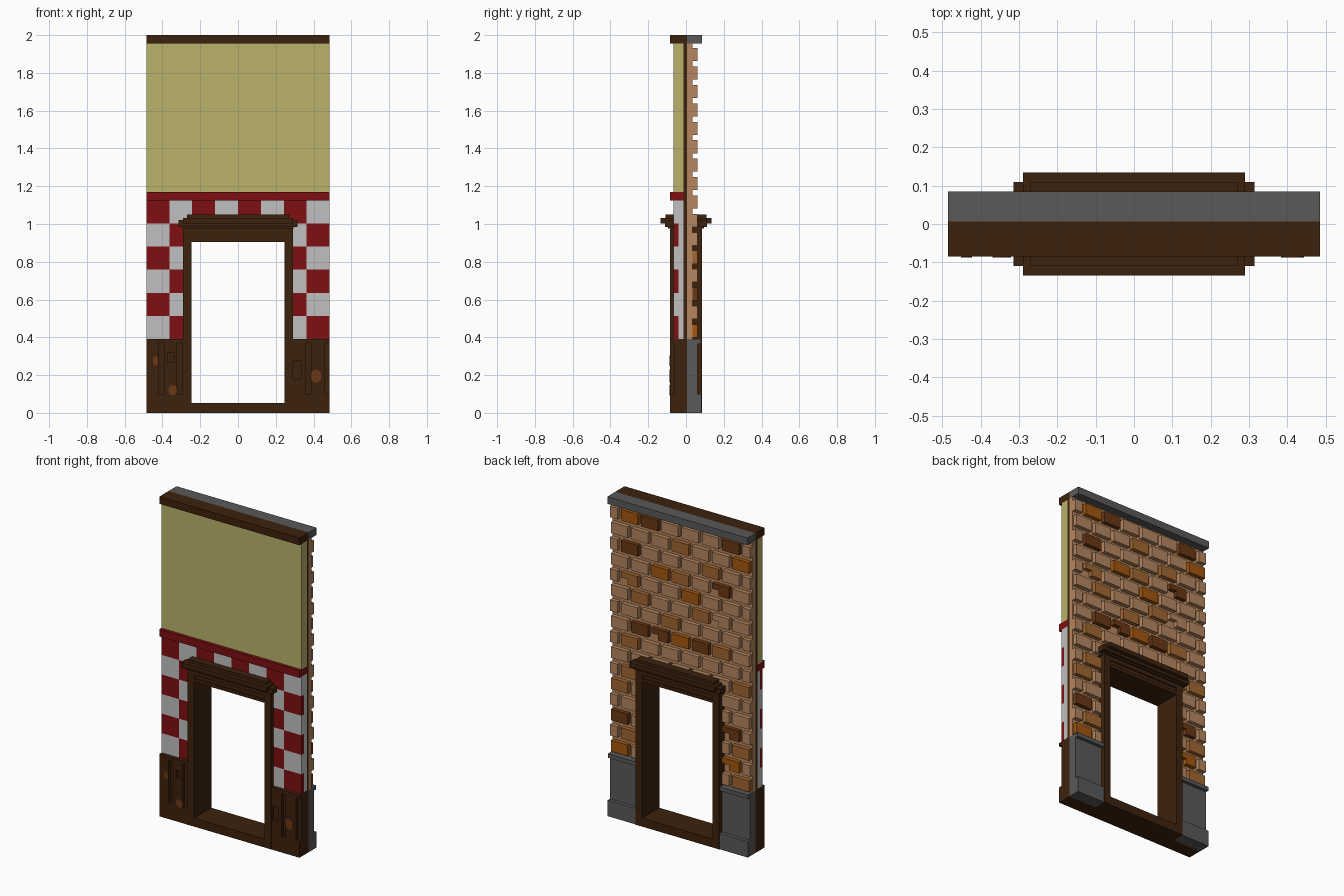
import bpy, bmesh, math
from mathutils import Matrix

cube = bpy.data.objects.get("Cube")
if cube:
    bpy.data.objects.remove(cube, do_unlink=True)


def material(name, r, g, b):
    m = bpy.data.materials.new(name)
    m.use_nodes = True
    m.diffuse_color = (r, g, b, 1)
    node = next(n for n in m.node_tree.nodes if n.type == 'BSDF_PRINCIPLED')
    node.inputs["Base Color"].default_value = (r, g, b, 1)
    node.inputs["Roughness"].default_value = 0.9
    return m


WOOD = material("dark wood", 0.046, 0.016, 0.004)
YELLOW = material("yellow plaster", 0.49, 0.45, 0.147)
RED = material("red tile", 0.21, 0.005, 0.006)
WHITE = material("white tile", 0.53, 0.53, 0.53)
GREY = material("grey stone", 0.10, 0.10, 0.10)
PEACH = material("peach brick", 0.46, 0.24, 0.115)
TAN = material("tan brick", 0.36, 0.135, 0.03)
ORANGE = material("orange brick", 0.37, 0.095, 0.005)
RUST = material("rust brick", 0.145, 0.04, 0.007)


def finish(name, bm, mat):
    me = bpy.data.meshes.new(name)
    bm.to_mesh(me)
    bm.free()
    me.materials.append(mat)
    ob = bpy.data.objects.new(name, me)
    bpy.context.collection.objects.link(ob)
    return ob


def boxes(name, mat, items):
    """One object made of boxes given as (x0, x1, y0, y1, z0, z1)."""
    bm = bmesh.new()
    for x0, x1, y0, y1, z0, z1 in items:
        mtx = (Matrix.Translation(((x0 + x1) / 2, (y0 + y1) / 2, (z0 + z1) / 2))
               @ Matrix.Diagonal((x1 - x0, y1 - y0, z1 - z0, 1)))
        bmesh.ops.create_cube(bm, size=1, matrix=mtx)
    return finish(name, bm, mat)


def both_sides(items):
    return items + [(-b, -a, *rest) for a, b, *rest in items]


W = 0.485           # half width of the wall
DOOR = 0.29         # half width of the door frame
OPEN = 0.245        # half width of the opening
FRONT, MID = -0.085, 0.006
BASE = 0.39         # plinth height
TOP = 1.955         # underside of the top trim


def around_door(y0, y1):
    """Wall layer above the plinth, with the doorway left out."""
    return both_sides([(DOOR - 0.01, W, y0, y1, BASE, 0.98)]) + [(-W, W, y0, y1, 0.98, TOP)]


# Top trim
boxes("top_trim_front", WOOD, [(-W, W, FRONT, MID, TOP, 2.0)])
boxes("top_trim_back", GREY, [(-W, W, MID, 0.085, TOP, 2.0)])

# Wall core and front plaster
boxes("wall_core", WOOD, around_door(-0.012, MID))
boxes("plaster_panel", YELLOW, [(-W, W, -0.065, -0.012, 1.17, TOP)])
boxes("red_band", RED, [(-W, W, FRONT, -0.012, 1.125, 1.17)])

# Checkered tiles: white run full depth, red are set into white backing
white, red = [], []
cell, row_h = 2 * W / 8, 0.1223
for row in range(6):
    z1 = 1.125 - row * row_h
    z0 = z1 - row_h
    for col in range(8):
        x0, x1 = -W + col * cell, -W + (col + 1) * cell
        if row:
            if x0 < 0:
                x1 = min(x1, -DOOR + 0.01)
            else:
                x0 = max(x0, DOOR - 0.01)
            if x1 - x0 < 0.01:
                continue
        if (row + col) % 2:
            white.append((x0, x1, -0.065, -0.012, z0, z1))
        else:
            red.append((x0, x1, -0.065, -0.04, z0, z1))
            white.append((x0, x1, -0.04, -0.012, z0, z1))
boxes("white_tiles", WHITE, white)
boxes("red_tiles", RED, red)

# Door frame, threshold and stepped cornice
boxes("door_frame", WOOD,
      both_sides([(OPEN, DOOR, -0.0855, 0.0855, 0, 0.985)])
      + [(-OPEN, OPEN, -0.0855, 0.0855, 0.95, 0.985),
         (-OPEN, OPEN, -0.078, 0.078, 0.925, 0.95),
         (-OPEN, OPEN, -0.0855, 0.0855, 0.905, 0.925)])
boxes("door_threshold", WOOD, [(-OPEN, OPEN, -0.085, 0.085, 0, 0.053)])
boxes("door_cornice", WOOD, [(-0.295, 0.295, -0.095, 0.095, 0.975, 0.99),
                             (-0.315, 0.315, -0.11, 0.11, 0.985, 1.02),
                             (-0.29, 0.29, -0.134, 0.134, 1.003, 1.032),
                             (-0.27, 0.27, -0.108, 0.108, 1.032, 1.05)])

# Front plinth: backing slab plus planks that leave grooves (x0, x1, z0, z1)
GROOVES = [(-0.42, -0.39, 0.10, 0.37), (-0.37, -0.34, 0.27, 0.32),
           (-0.325, -0.295, 0.10, 0.37), (0.292, 0.335, 0.18, 0.275),
           (0.36, 0.39, 0.10, 0.37), (0.46, 0.485, 0.10, 0.37)]
planks = both_sides([(DOOR, W, -0.064, MID, 0, BASE)])
for start, end in ((-W, -DOOR), (DOOR, W)):
    x = start
    for a, b, low, high in GROOVES:
        if start <= a and b <= end:
            if a - x > 0.001:
                planks.append((x, a, FRONT, -0.064, 0, BASE))
            planks.append((a, b, FRONT, -0.064, 0, low))
            planks.append((a, b, FRONT, -0.064, high, BASE))
            x = b
    if end - x > 0.001:
        planks.append((x, end, FRONT, -0.064, 0, BASE))
boxes("front_plinth", WOOD, planks)

# Wood knots on the front plinth (x, z, half width, half height)
bm = bmesh.new()
for x, z, rx, rz in ((-0.437, 0.275, 0.014, 0.028), (-0.345, 0.12, 0.024, 0.027),
                     (0.413, 0.195, 0.03, 0.034)):
    mtx = (Matrix.Translation((x, FRONT - 0.0005, z)) @ Matrix.Diagonal((rx, 1, rz, 1))
           @ Matrix.Rotation(math.pi / 2, 4, 'X'))
    bmesh.ops.create_cone(bm, cap_ends=True, segments=12, radius1=1, radius2=1,
                          depth=0.004, matrix=mtx)
finish("wood_knots", bm, RUST)

# Back plinth: stone with a foot and a top lip
boxes("back_plinth", GREY, both_sides([(DOOR, W, MID, 0.06, 0, BASE),
                                       (DOOR, W, 0.06, 0.082, 0, 0.10),
                                       (DOOR, W, 0.06, 0.08, 0.365, BASE)]))

# Back wall and its raised bricks
boxes("brick_backing", PEACH, around_door(MID, 0.034))
TINTS = {(0, 0.35): ORANGE, (0, 0.21): RUST, (0, -0.35): RUST, (1, 0.0): TAN,
         (1, -0.42): ORANGE, (2, 0.35): RUST, (2, -0.21): TAN, (3, 0.14): ORANGE,
         (3, 0.0): TAN, (3, -0.28): RUST, (4, -0.07): ORANGE, (4, 0.35): TAN,
         (5, -0.14): TAN, (5, 0.28): TAN, (6, 0.07): TAN, (7, 0.28): RUST,
         (7, 0.14): RUST, (7, 0.0): ORANGE, (7, -0.14): RUST, (7, -0.28): TAN,
         (8, 0.35): TAN, (9, -0.42): TAN, (10, 0.35): TAN, (11, 0.42): TAN,
         (12, -0.35): RUST, (13, 0.42): RUST, (13, -0.42): TAN,
         (14, -0.35): ORANGE, (14, 0.35): TAN, (15, 0.42): ORANGE, (15, -0.42): TAN}
CHIPPED = {(3, -0.28), (4, 0.35), (5, -0.28), (7, 0.14), (12, -0.35), (14, -0.35)}
bricks = {m: [] for m in (PEACH, TAN, ORANGE, RUST)}
for row in range(16):
    z0 = 1.862 - row * 0.0975
    z1 = z0 + 0.069
    for n in range(-4, 4) if row % 2 == 0 else range(-3, 4):
        c = round((n + 0.5) * 0.14 if row % 2 == 0 else n * 0.14, 2)
        x0, x1 = max(c - 0.058, -W), min(c + 0.058, W)
        if z0 < 0.97:
            if c < 0:
                x1 = min(x1, -DOOR)
            else:
                x0 = max(x0, DOOR)
            if x1 - x0 < 0.01:
                continue
        group = bricks[TINTS.get((row, c), PEACH)]
        if (row, c) in CHIPPED:
            zm, xm = (z0 + z1) / 2, x0 + 0.6 * (x1 - x0)
            group += [(x0, x1, 0.034, 0.06, zm, z1), (x0, xm, 0.034, 0.06, z0, zm)]
        else:
            group.append((x0, x1, 0.034, 0.06, z0, z1))
for mat, group in bricks.items():
    boxes(mat.name.replace(" ", "_") + "s", mat, group)
